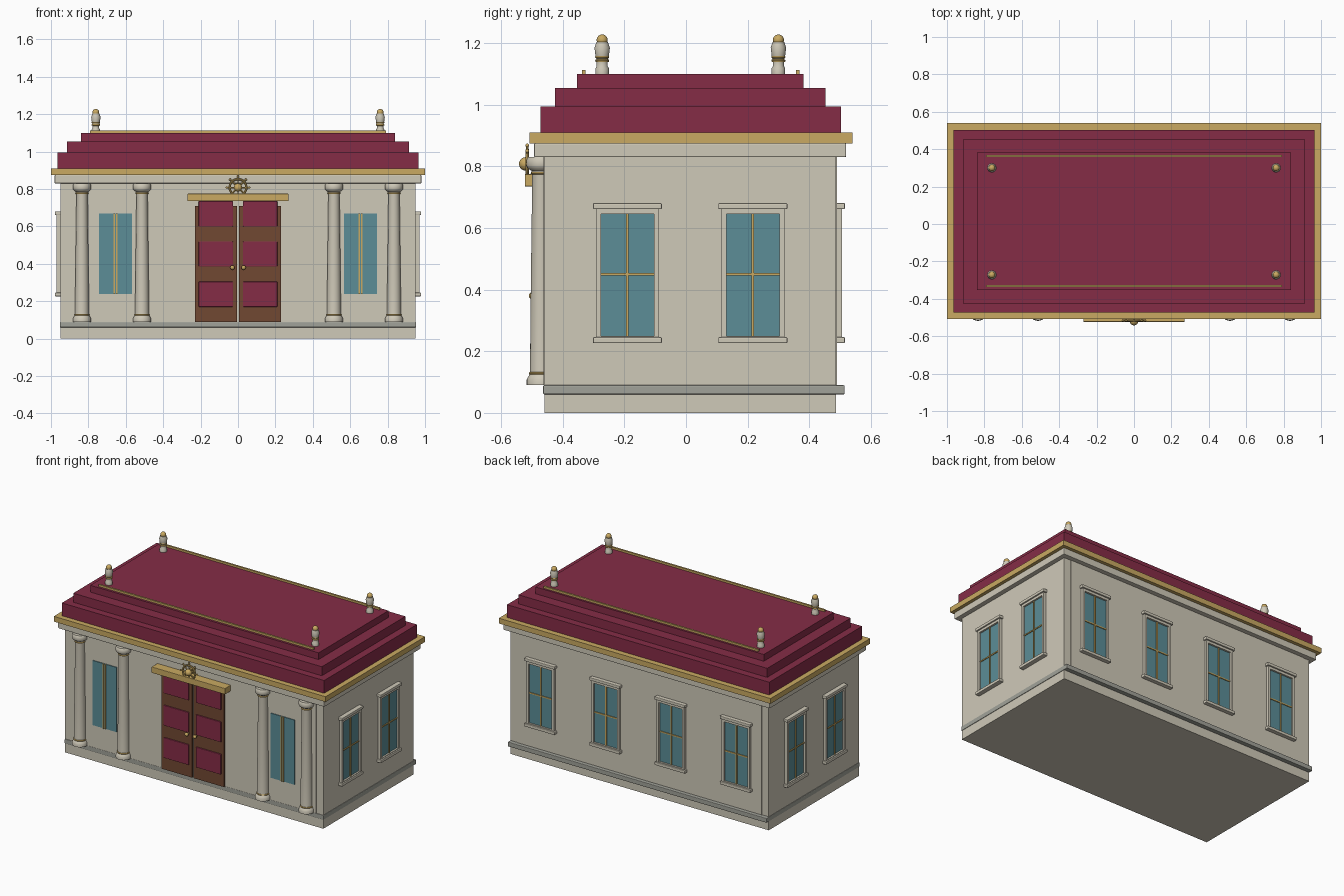
import bpy, math

if "Cube" in bpy.data.objects:
    bpy.data.objects.remove(bpy.data.objects["Cube"])

def mat(name, r, g, b):
    m = bpy.data.materials.new(name)
    m.diffuse_color = tuple((c / 255) ** 2.2 for c in (r, g, b)) + (1,)
    m.use_nodes = True
    m.node_tree.nodes["Principled BSDF"].inputs["Base Color"].default_value = m.diffuse_color
    return m

STONE = mat("stone", 206, 200, 183)
TRIM = mat("trim", 160, 161, 152)
GOLD = mat("gold", 200, 168, 98)
RED = mat("maroon", 132, 48, 72)
WOOD = mat("wood", 112, 74, 54)
GLASS = mat("glass", 92, 140, 150)

def box(name, x0, x1, y0, y1, z0, z1, m, bevel=0):
    bpy.ops.mesh.primitive_cube_add(size=1, location=((x0 + x1) / 2, (y0 + y1) / 2, (z0 + z1) / 2))
    o = bpy.context.object
    o.name = name
    o.scale = (x1 - x0, y1 - y0, z1 - z0)
    bpy.ops.object.transform_apply(location=False, rotation=False, scale=True)
    o.data.materials.append(m)
    if bevel:
        b = o.modifiers.new("bevel", 'BEVEL')
        b.width, b.segments = bevel, 2
    return o

def lathe(name, profile, loc, m, n=24):
    # revolve (radius, z) points around the vertical axis
    verts, faces = [], []
    for r, z in profile:
        verts += [(r * math.cos(2 * math.pi * i / n), r * math.sin(2 * math.pi * i / n), z) for i in range(n)]
    for k in range(len(profile) - 1):
        for i in range(n):
            j = (i + 1) % n
            faces.append((k * n + i, k * n + j, k * n + n + j, k * n + n + i))
    faces.append(tuple(reversed(range(n))))
    faces.append(tuple(range(len(verts) - n, len(verts))))
    me = bpy.data.meshes.new(name)
    me.from_pydata(verts, [], faces)
    o = bpy.data.objects.new(name, me)
    bpy.context.collection.objects.link(o)
    o.location = loc
    me.materials.append(m)
    smooth(o)
    return o

def smooth(o):
    bpy.ops.object.select_all(action='DESELECT')
    o.select_set(True)
    bpy.context.view_layer.objects.active = o
    bpy.ops.object.shade_smooth_by_angle(angle=math.radians(40))

def ball(name, loc, r, m):
    bpy.ops.mesh.primitive_uv_sphere_add(segments=20, ring_count=12, radius=r, location=loc)
    o = bpy.context.object
    o.name = name
    o.data.materials.append(m)
    smooth(o)

def torus(name, loc, R, r, m, rot=(0, 0, 0)):
    bpy.ops.mesh.primitive_torus_add(major_radius=R, minor_radius=r, major_segments=28, minor_segments=8,
                                     location=loc, rotation=rot)
    o = bpy.context.object
    o.name = name
    o.data.materials.append(m)
    smooth(o)

# body, plinth band and front/back wall faces
YF, YB = -0.46, 0.487
box("plinth", -.95, .95, YF, YB, 0, .06, STONE)
box("plinth_band", -.953, .953, YF - .004, .515, .06, .09, TRIM, .004)
box("walls", -.95, .95, YF, YB, .09, .83, STONE)
box("front_wall_face", -.90, .90, YF - .003, YF + .01, .09, .83, STONE)
box("back_wall_face", -.90, .90, YB - .01, YB + .003, .09, .83, STONE)

# cornice and stepped roof
box("cornice", -.98, .98, -.493, .52, .83, .875, STONE, .004)
box("gold_cornice", -1, 1, -.508, .54, .875, .91, GOLD)
for i, (x, y0, y1, z0, z1) in enumerate([(.965, -.473, .503, .91, .995),
                                         (.915, -.425, .453, .995, 1.055),
                                         (.84, -.353, .382, 1.055, 1.10)]):
    box(f"roof_step_{i + 1}", -x, x, y0, y1, z0, z1, RED)

# roof rails and finials
for y in (-.332, .363):
    box("roof_rail", -.79, .79, y - .006, y + .006, 1.10, 1.113, GOLD)
for x in (-.76, .76):
    for y in (-.272, .30):
        lathe("finial", [(.022, 1.10), (.022, 1.118), (.018, 1.125), (.018, 1.145), (.022, 1.16),
                         (.025, 1.185), (.019, 1.203)], (x, y, 0), STONE)
        for z in (1.143, 1.155):
            torus("finial_ring", (x, y, z), .018, .005, GOLD)
        ball("finial_ball", (x, y, 1.21), .018, GOLD)

# front columns
column = [(.048, .09), (.048, .108), (.043, .118), (.038, .125), (.037, .135), (.036, .3), (.030, .77),
          (.032, .785), (.046, .795), (.049, .803), (.049, .82), (.044, .83)]
for x in (-.834, -.513, .513, .834):
    lathe("column", column, (x, -.469, 0), STONE, 28)
    torus("column_base_ring", (x, -.469, .128), .036, .005, GOLD)
    torus("column_top_ring", (x, -.469, .778), .030, .005, GOLD)

# double door
for s in (-1, 1):
    def span(a, b):
        return sorted((s * a, s * b))
    box("door_leaf", *span(.006, .23), -.475, YF, .09, .71, WOOD)
    for z0, z1 in ((.17, .305), (.385, .52), (.60, .735)):
        box("door_panel", *span(.027, .21), -.483, YF, z0, z1, RED, .003)
    ball("door_knob", (s * .03, -.498, .38), .012, GOLD)
    box("knob_stem", s * .03 - .004, s * .03 + .004, -.498, -.47, .376, .384, GOLD)
    # plain front windows with double centre bars
    box("front_window_glass", *span(.567, .743), -.468, YF, .24, .67, GLASS)
    for dx in (-.0065, .0065):
        c = s * .655 + dx
        box("front_window_bar", c - .0045, c + .0045, -.473, YF, .24, .67, GOLD)

# lintel and wheel emblem
box("door_lintel", -.27, .27, -.523, YF, .735, .775, GOLD, .002)
C = (0, -.515, .808)
torus("emblem_ring", C, .045, .006, GOLD, (math.pi / 2, 0, 0))
ball("emblem_hub", (0, -.52, .808), .022, GOLD)
box("emblem_mount", -.012, .012, -.515, YF, .796, .82, GOLD)
for k in range(8):
    a = k * math.pi / 4
    d = (math.sin(a), math.cos(a))
    bpy.ops.mesh.primitive_cylinder_add(vertices=8, radius=.004, depth=.06, rotation=(0, a, 0),
                                        location=(.03 * d[0], C[1], C[2] + .03 * d[1]))
    bpy.context.object.name = "emblem_spoke"
    bpy.context.object.data.materials.append(GOLD)
    ball("emblem_handle", (.06 * d[0], C[1], C[2] + .06 * d[1]), .006, GOLD)

# framed windows: built in (along wall, outward, up) and mapped onto the side or back walls
def framed_window(side, c):
    def part(name, u0, u1, out, z0, z1, m, bevel=0):
        if side == 0:
            box(name, c + u0, c + u1, YB - .01, YB + out, z0, z1, m, bevel)
        else:
            a, b = sorted((side * .94, side * (.95 + out)))
            box(name, a, b, c + u0, c + u1, z0, z1, m, bevel)
    part("window_glass", -.088, .088, .008, .25, .645, GLASS)
    for s in (-1, 1):
        part("window_jamb", *sorted((s * .086, s * .102)), .02, .24, .665, STONE)
    part("window_head", -.086, .086, .02, .645, .665, STONE)
    part("window_foot", -.086, .086, .02, .24, .25, STONE)
    part("window_cap", -.112, .112, .029, .661, .681, STONE, .004)
    part("window_sill", -.112, .112, .029, .226, .246, STONE, .004)
    part("window_mullion", -.004, .004, .014, .25, .645, GOLD)
    part("window_crossbar", -.086, .086, .013, .446, .454, GOLD)

for x in (-.72, -.24, .24, .72):
    framed_window(0, x)
for side in (-1, 1):
    for y in (-.19, .217):
        framed_window(side, y)
